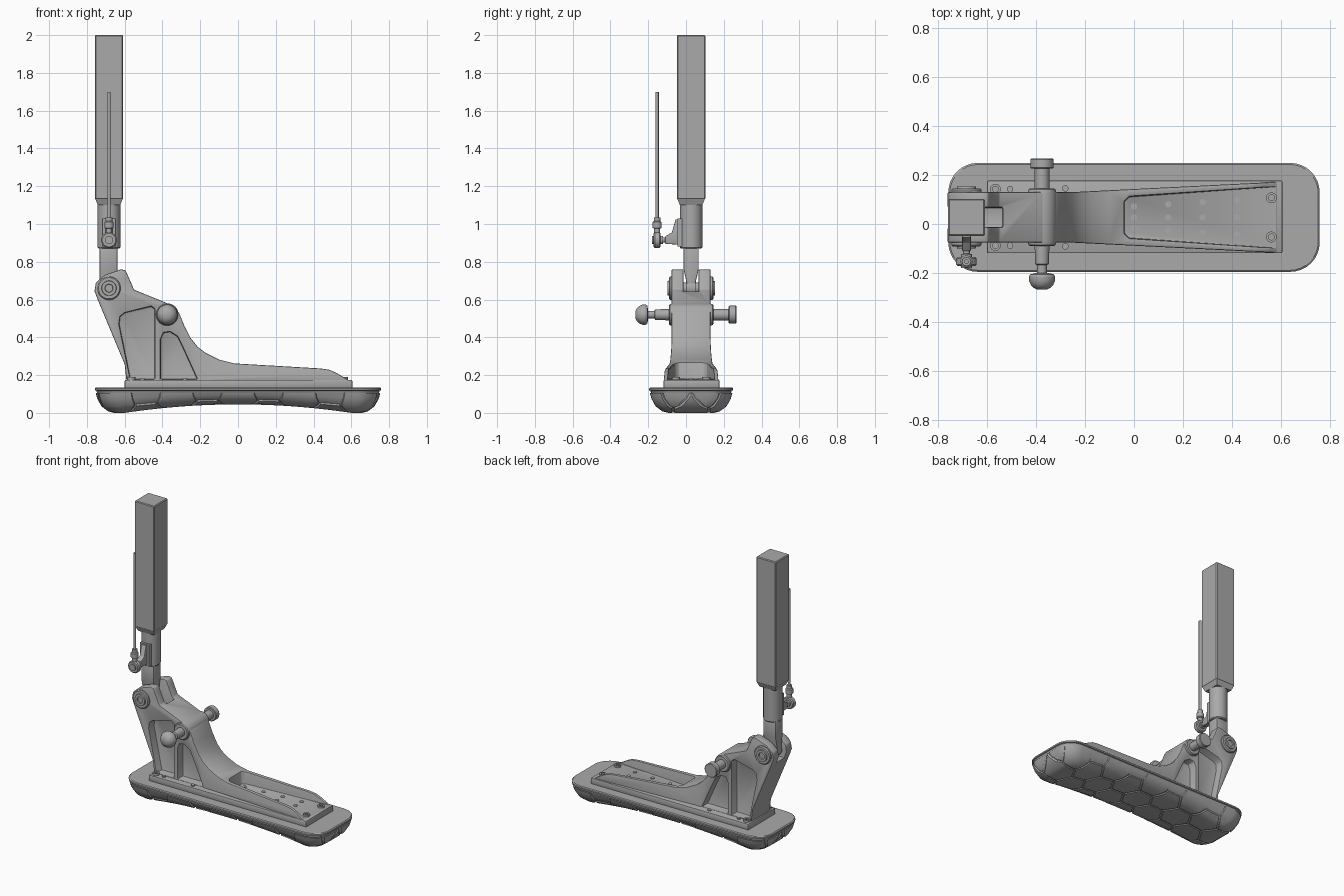
import bpy, bmesh, math
from mathutils import Matrix, Vector

if "Cube" in bpy.data.objects:
    bpy.data.objects.remove(bpy.data.objects["Cube"], do_unlink=True)

C = 0.027           # middle of the foot in y
PX = -0.683         # leg axis in x
parts = []

mat = bpy.data.materials.new("grey metal")
mat.use_nodes = True
grey = (0.4, 0.4, 0.4, 1)
mat.diffuse_color = grey
for n in mat.node_tree.nodes:
    if n.type == "BSDF_PRINCIPLED":
        n.inputs["Base Color"].default_value = grey


def make(name, bm):
    bmesh.ops.recalc_face_normals(bm, faces=bm.faces)
    me = bpy.data.meshes.new(name)
    bm.to_mesh(me)
    bm.free()
    me.materials.append(mat)
    ob = bpy.data.objects.new(name, me)
    bpy.context.collection.objects.link(ob)
    parts.append(ob)
    return ob


def apply(ob, kind, **settings):
    m = ob.modifiers.new(kind.lower(), kind)
    for k, v in settings.items():
        setattr(m, k, v)
    bpy.context.view_layer.objects.active = ob
    bpy.ops.object.modifier_apply(modifier=m.name)


def boolean(ob, other, operation="DIFFERENCE"):
    apply(ob, "BOOLEAN", object=other, operation=operation, solver="EXACT")
    parts.remove(other)
    bpy.data.objects.remove(other, do_unlink=True)


def bevel(ob, width, segments=2):
    apply(ob, "BEVEL", width=width, segments=segments, limit_method="ANGLE",
          angle_limit=math.radians(38))


def add_prism(bm, pts, lo, hi, axis):
    """Extrude a 2D outline along one axis."""
    put = {"x": lambda a, b, h: (h, a, b), "y": lambda a, b, h: (a, h, b),
           "z": lambda a, b, h: (a, b, h)}[axis]
    rings = [[bm.verts.new(put(a, b, h)) for a, b in pts] for h in (lo, hi)]
    bm.faces.new(rings[0])
    bm.faces.new(rings[1][::-1])
    for i in range(len(pts)):
        j = (i + 1) % len(pts)
        bm.faces.new((rings[0][i], rings[0][j], rings[1][j], rings[1][i]))


def prism(name, pts, lo, hi, axis="y"):
    bm = bmesh.new()
    add_prism(bm, pts, lo, hi, axis)
    return make(name, bm)


def box(name, x0, x1, y0, y1, z0, z1):
    return prism(name, [(x0, y0), (x1, y0), (x1, y1), (x0, y1)], z0, z1, "z")


def turned(name, origin, profile, axis="y", sides=28):
    """Solid of revolution from (radius, distance along axis) steps."""
    bm = bmesh.new()
    rings = []
    for r, h in profile:
        ring = []
        for k in range(sides):
            t = math.tau * (k + 0.5) / sides
            a, b = r * math.cos(t), r * math.sin(t)
            off = (a, h, b) if axis == "y" else (a, b, h)
            ring.append(bm.verts.new(Vector(origin) + Vector(off)))
        rings.append(ring)
    for p, q in zip(rings, rings[1:]):
        for k in range(sides):
            j = (k + 1) % sides
            bm.faces.new((p[k], p[j], q[j], q[k]))
    bm.faces.new(rings[0])
    bm.faces.new(rings[-1][::-1])
    return make(name, bm)


# Sole: rounded outline lofted downwards, with an arched underside
LEVELS = [(0.006, 0.135), (0, 0.13), (0, 0.12), (0.008, 0.117), (0.008, 0.112),
          (0.003, 0.108), (0.012, 0.075), (0.034, 0.035), (0.07, 0.008), (0.1, 0)]


def half_outline(inset):
    hx, hy, r = 0.757 - inset, 0.222 - inset, 0.12 - 0.5 * inset
    arc = [(hx - r + r * math.sin(t), hy - r + r * math.cos(t))
           for t in (math.pi / 2 * k / 8 for k in range(9))]
    mid = [((hx - r) * (k / 10 - 1), hy) for k in range(1, 20)]
    return [(-x, y) for x, y in reversed(arc)] + mid + arc


def sole(name, shrink):
    bm = bmesh.new()
    rings = []
    for inset, z in LEVELS:
        low = max(0, 1 - z / 0.11)
        s = shrink if low > 0.01 else 0
        half = half_outline(inset + s)
        ring = []
        for x, y in half + [(x, -y) for x, y in reversed(half)]:
            arch = 0.045 * max(0, 1 - (x / 0.6) ** 2) * low
            ring.append(bm.verts.new((x, y + C, z + arch + s * low)))
        rings.append(ring)
    n = len(rings[0])
    for p, q in zip(rings, rings[1:]):
        for i in range(n):
            j = (i + 1) % n
            bm.faces.new((p[i], p[j], q[j], q[i]))
    for ring in (rings[0], rings[-1]):
        for i in range(n // 2 - 1):
            bm.faces.new((ring[i], ring[i + 1], ring[n - 2 - i], ring[n - 1 - i]))
    return make(name, bm)


sole("sole", 0.007)

# Hexagonal tread pads wrapping the underside
R = 0.1083
bm = bmesh.new()
for row in range(-2, 3):
    for col in range(-3, 4):
        cx = 3 * R * col + (1.5 * R if row % 2 else 0)
        cy = C + row * R * math.sqrt(3) / 2
        add_prism(bm, [(cx + (R - 0.007) * math.cos(math.pi / 3 * k),
                        cy + (R - 0.007) * math.sin(math.pi / 3 * k))
                       for k in range(6)], -0.1, 0.104, "z")
tread = sole("tread_pads", 0)
boolean(tread, make("hex_cutter", bm), "INTERSECT")

# Base plate
bevel(box("base_plate", -0.6, 0.605, C - 0.146, C + 0.15, 0.13, 0.175), 0.006)

# Ankle and foot frame
side = [(-0.59, 0.165), (-0.6, 0.257), (-0.743, 0.6), (-0.76, 0.645), (-0.752, 0.69),
        (-0.706, 0.73), (-0.62, 0.76), (-0.595, 0.755), (-0.58, 0.72), (-0.55, 0.652),
        (-0.38, 0.583), (-0.335, 0.56), (-0.31, 0.526), (-0.283, 0.458), (-0.25, 0.395),
        (-0.214, 0.35), (-0.17, 0.317), (-0.1, 0.282), (-0.02, 0.262), (0.44, 0.235),
        (0.485, 0.228), (0.52, 0.212), (0.6, 0.165)]
bm = bmesh.new()
add_prism(bm, side, -1, 1, "y")
bmesh.ops.bisect_plane(bm, geom=bm.verts[:] + bm.edges[:] + bm.faces[:],
                       plane_co=(-0.25, 0, 0), plane_no=(1, 0, 0))
for v in bm.verts:
    v.co.y = C + v.co.y * (0.103 + 0.05 * max(0, v.co.x + 0.25))
frame = make("ankle_frame", bm)

# Fork slot, toe tray and side pockets
boolean(frame, box("slot_cutter", -0.9, -0.535, C - 0.04, C + 0.04, 0.6, 0.9))
boolean(frame, prism("tray_cutter", [(-0.04, C - 0.065), (-0.02, C - 0.085), (0.7, C - 0.133),
                                     (0.7, C + 0.133), (-0.02, C + 0.085), (-0.04, C + 0.065)],
                     0.178, 0.5, "z"))
rear = [(-0.57, 0.178), (-0.63, 0.47), (-0.625, 0.51), (-0.6, 0.53), (-0.46, 0.565),
        (-0.44, 0.55), (-0.44, 0.178)]
front = [(-0.41, 0.178), (-0.41, 0.39), (-0.395, 0.425), (-0.36, 0.43), (-0.32, 0.405),
         (-0.295, 0.355), (-0.215, 0.178)]
for pocket in (rear, front):
    for s in (-1, 1):
        lo, hi = sorted((C + s * 0.045, C + s * 0.3))
        boolean(frame, prism("pocket_cutter", pocket, lo, hi))
bevel(frame, 0.006)

# Fork pivot with bosses on both sides
for s, label in ((-1, "right"), (1, "left")):
    turned("pivot_boss_" + label, (PX, C, 0.66),
           [(0.062, s * 0.09), (0.062, s * 0.112), (0.056, s * 0.118), (0.04, s * 0.118),
            (0.038, s * 0.126), (0.022, s * 0.126), (0.02, s * 0.118)])
turned("pivot_pin", (PX, C, 0.66), [(0.03, -0.1), (0.03, 0.1)])

# Cross pin with flat head and domed knob
PIN = (-0.375, 0, 0.52)
turned("cross_pin_boss", PIN, [(0.05, -0.09), (0.056, -0.085), (0.06, -0.07),
                               (0.06, 0.125), (0.056, 0.14), (0.05, 0.145)])
turned("cross_pin", PIN, [(0.02, -0.21), (0.02, -0.168), (0.028, -0.163), (0.03, -0.1),
                          (0.03, 0.235)])
turned("pin_head", PIN, [(0.044, 0.226), (0.048, 0.23), (0.048, 0.263), (0.044, 0.268)])
turned("pin_knob", PIN, [(0.018, -0.268), (0.034, -0.26), (0.046, -0.248), (0.054, -0.23),
                         (0.054, -0.215), (0.048, -0.205), (0.025, -0.2)])

# Leg: knuckle, neck, sleeve, taper and square post
turned("knuckle", (PX, C, 0.66), [(0.052, -0.026), (0.052, 0.026)])
bevel(prism("neck", [(C - 0.024, 0.66), (C + 0.024, 0.66), (C + 0.026, 0.7), (C + 0.04, 0.76),
                     (C + 0.04, 0.88), (C - 0.04, 0.88), (C - 0.04, 0.76), (C - 0.026, 0.7)],
            -0.733, -0.638, "x"), 0.006)
turned("sleeve", (PX, C, 0), [(0.054, 0.87), (0.06, 0.876), (0.06, 1.12)], "z")
turned("post_taper", (PX, C, 0), [(0.084, 1.1), (0.104, 1.135)], "z", 4)
bevel(box("post", PX - 0.075, PX + 0.075, C - 0.075, C + 0.075, 1.13, 2), 0.005, 1)

# Push rod with its joint and bracket
ROD = (PX, -0.153, 0)
turned("push_rod", ROD, [(0.009, 0.95), (0.009, 1.7)], "z", 14)
turned("rod_collar", ROD, [(0.016, 0.94), (0.016, 0.975), (0.025, 0.98), (0.025, 1.01),
                           (0.018, 1.015), (0.018, 1.035)], "z", 16)
turned("rod_eye", (PX, -0.153, 0.915), [(0.036, -0.018), (0.042, -0.012), (0.042, 0.012),
                                        (0.036, 0.018)])
turned("rod_bolt", (PX, -0.153, 0.915), [(0.022, -0.026), (0.022, 0.03), (0.014, 0.032),
                                         (0.014, 0.12)])
bevel(prism("rod_bracket", [(-0.11, 0.895), (-0.11, 0.935), (-0.075, 0.955), (-0.055, 1.025),
                            (-0.03, 1.025), (-0.03, 0.89)], PX - 0.018, PX + 0.018, "x"), 0.004)
box("bracket_foot", PX - 0.035, PX + 0.035, -0.045, C, 0.88, 1.03)

# Bolts and rivets on the plate
for x, dy in ((-0.565, 0.115), (0.56, 0.08)):
    for s in (-1, 1):
        turned("plate_bolt", (x, C + s * dy, 0.172),
               [(0.022, 0), (0.022, 0.018), (0.012, 0.018), (0.012, 0.01)], "z", 16)
for x, dy in ((-0.505, 0.115), (-0.28, 0.118), (0, 0.044), (0.14, 0.053), (0.28, 0.062),
              (0.42, 0.07)):
    for s in (-1, 0, 1):
        if x >= 0 or s:
            turned("rivet", (x, C + s * dy, 0.174), [(0.013, 0), (0.013, 0.008)], "z", 14)

# Smooth shading with sharp edges kept
bpy.ops.object.select_all(action="DESELECT")
for ob in parts:
    ob.select_set(True)
bpy.context.view_layer.objects.active = frame
bpy.ops.object.shade_smooth_by_angle(angle=math.radians(30))
